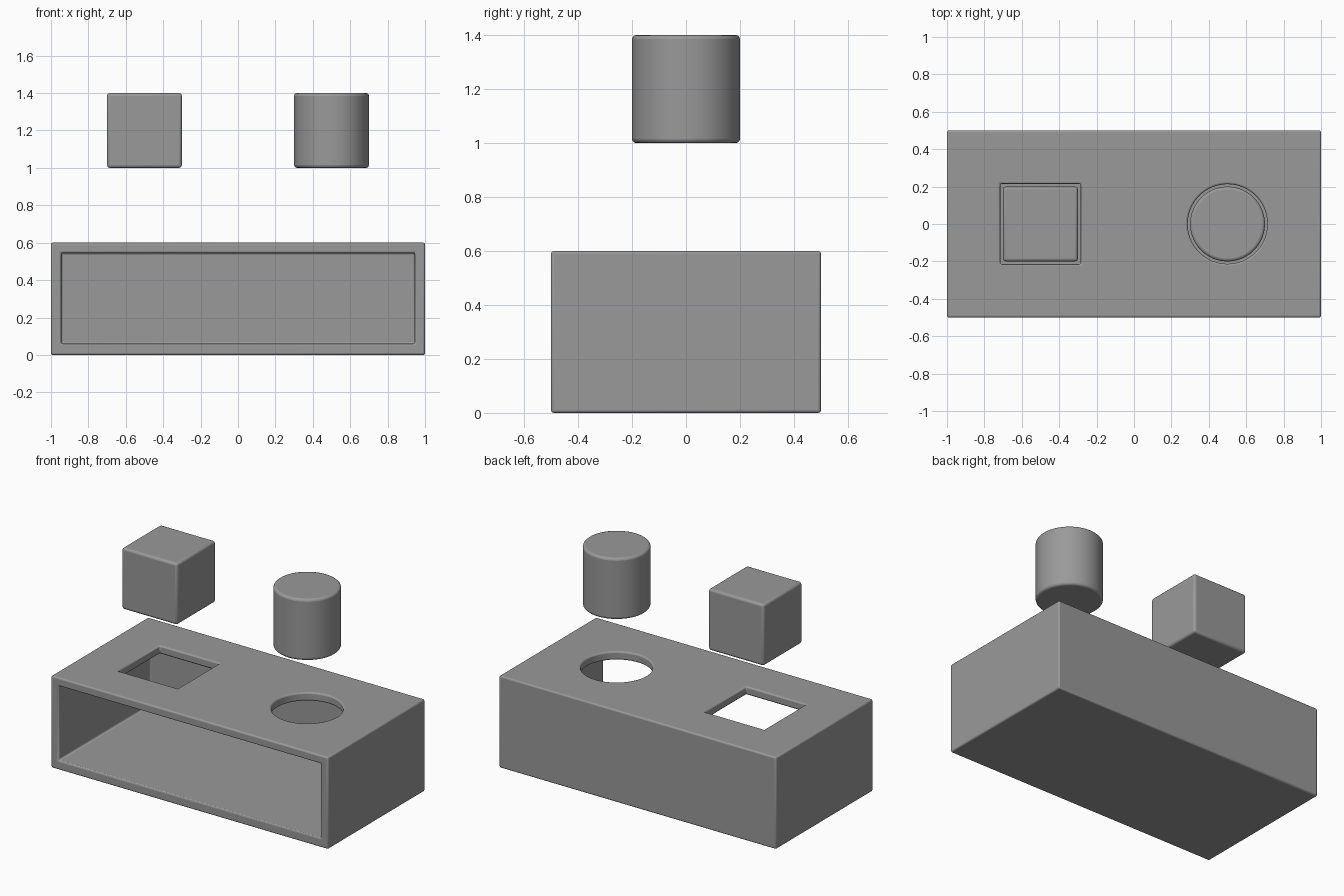
import bpy

if "Cube" in bpy.data.objects:
    bpy.data.objects.remove(bpy.data.objects["Cube"])

# Dark grey shared by all parts
grey = bpy.data.materials.new("dark_grey")
grey.diffuse_color = (0.32, 0.32, 0.32, 1)
grey.use_nodes = True
grey.node_tree.nodes["Principled BSDF"].inputs["Base Color"].default_value = grey.diffuse_color


def finish(obj, width):
    # Soft rounded edges with smooth shading
    obj.data.materials.clear()
    obj.data.materials.append(grey)
    bev = obj.modifiers.new("soft_edges", 'BEVEL')
    bev.width = width
    bev.segments = 3
    bev.limit_method = 'ANGLE'
    bpy.ops.object.select_all(action='DESELECT')
    obj.select_set(True)
    bpy.context.view_layer.objects.active = obj
    bpy.ops.object.shade_smooth_by_angle()


def box(name, lo, hi):
    centre = [(a + b) / 2 for a, b in zip(lo, hi)]
    bpy.ops.mesh.primitive_cube_add(size=1, location=centre)
    obj = bpy.context.object
    obj.name = name
    obj.scale = [b - a for a, b in zip(lo, hi)]
    bpy.ops.object.transform_apply(location=False, rotation=False, scale=True)
    return obj


def cylinder(name, x, radius, z0, z1):
    bpy.ops.mesh.primitive_cylinder_add(vertices=64, radius=radius, depth=z1 - z0,
                                        location=(x, 0, (z0 + z1) / 2))
    bpy.context.object.name = name
    return bpy.context.object


# Hollow sorting box, open at the front
sorter = box("sorter_box", (-1, -0.5, 0), (1, 0.5, 0.6))

# Cutters: interior, square hole, round hole
cutters = [
    box("interior_cutter", (-0.945, -0.7, 0.06), (0.945, 0.445, 0.545)),
    box("square_hole_cutter", (-0.715, -0.215, 0.3), (-0.285, 0.215, 0.8)),
    cylinder("round_hole_cutter", 0.5, 0.213, 0.3, 0.8),
]
for cutter in cutters:
    mod = sorter.modifiers.new(cutter.name, 'BOOLEAN')
    mod.operation = 'DIFFERENCE'
    mod.solver = 'EXACT'
    mod.object = cutter
    bpy.context.view_layer.objects.active = sorter
    bpy.ops.object.modifier_apply(modifier=mod.name)
    bpy.data.objects.remove(cutter)
finish(sorter, 0.01)

# Blocks hovering over their matching holes
finish(box("cube_block", (-0.7, -0.2, 1.0), (-0.3, 0.2, 1.4)), 0.015)
finish(cylinder("cylinder_block", 0.5, 0.2, 1.0, 1.4), 0.015)
